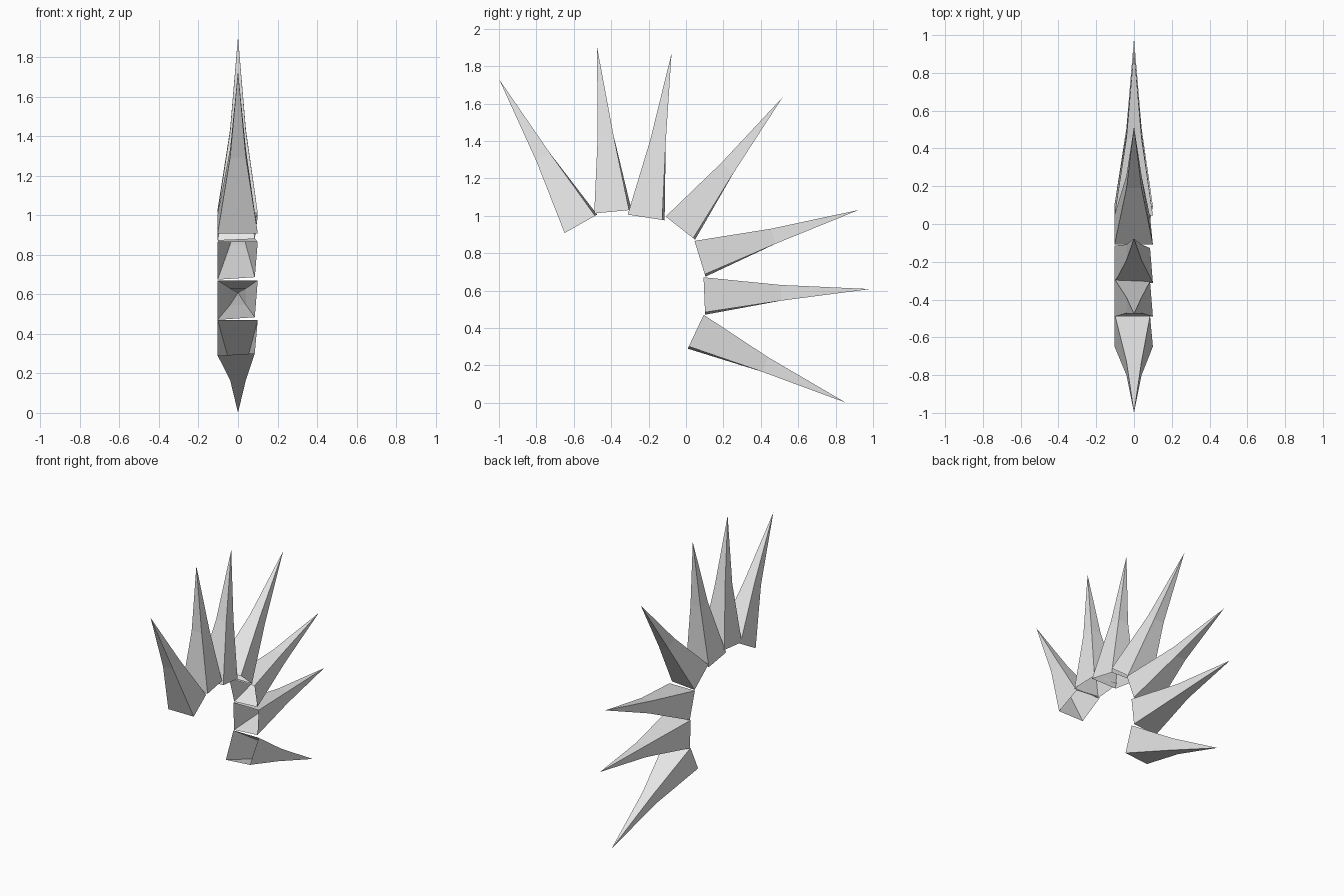
import bpy
import math

cube = bpy.data.objects.get("Cube")
if cube:
    bpy.data.objects.remove(cube, do_unlink=True)

# One pale grey colour for all spikes
grey = bpy.data.materials.new("pale_grey")
grey.use_nodes = True
colour = (0.8, 0.8, 0.8, 1.0)
grey.diffuse_color = colour
grey.node_tree.nodes["Principled BSDF"].inputs["Base Color"].default_value = colour

LENGTH = 0.887
MID = 0.41

# Spike: open four-sided base with one corner pulled in, narrow waist, sharp tip
base = [(-0.103, -0.1), (0.1, -0.1), (0.085, 0.087), (-0.103, 0.1)]
waist = [(-0.04, -0.042), (0.04, -0.042), (0.04, 0.042), (-0.04, 0.042)]
verts = [(x, y, 0) for x, y in base] + [(x, y, MID) for x, y in waist] + [(0, 0, LENGTH)]
faces = []
for i in range(4):
    j = (i + 1) % 4
    faces += [(i, j, 4 + j, 4 + i), (4 + i, 4 + j, 8)]
mesh = bpy.data.meshes.new("spike")
mesh.from_pydata(verts, [], faces)
mesh.materials.append(grey)

# Fan of spikes along a curved spine: base centre y, z and pointing angle in degrees
fan = [
    (-0.562, 0.957, 119.5),
    (-0.391, 1.022, 95.5),
    (-0.213, 0.991, 81.2),
    (-0.030, 0.934, 52.0),
    (0.075, 0.770, 17.1),
    (0.098, 0.571, 2.4),
    (0.052, 0.380, -25.3),
]
for n, (y, z, angle) in enumerate(fan, 1):
    spike = bpy.data.objects.new(f"spike_{n}", mesh)
    spike.location = (0, y, z)
    spike.rotation_euler = (math.radians(angle - 90), 0, 0)
    bpy.context.collection.objects.link(spike)
